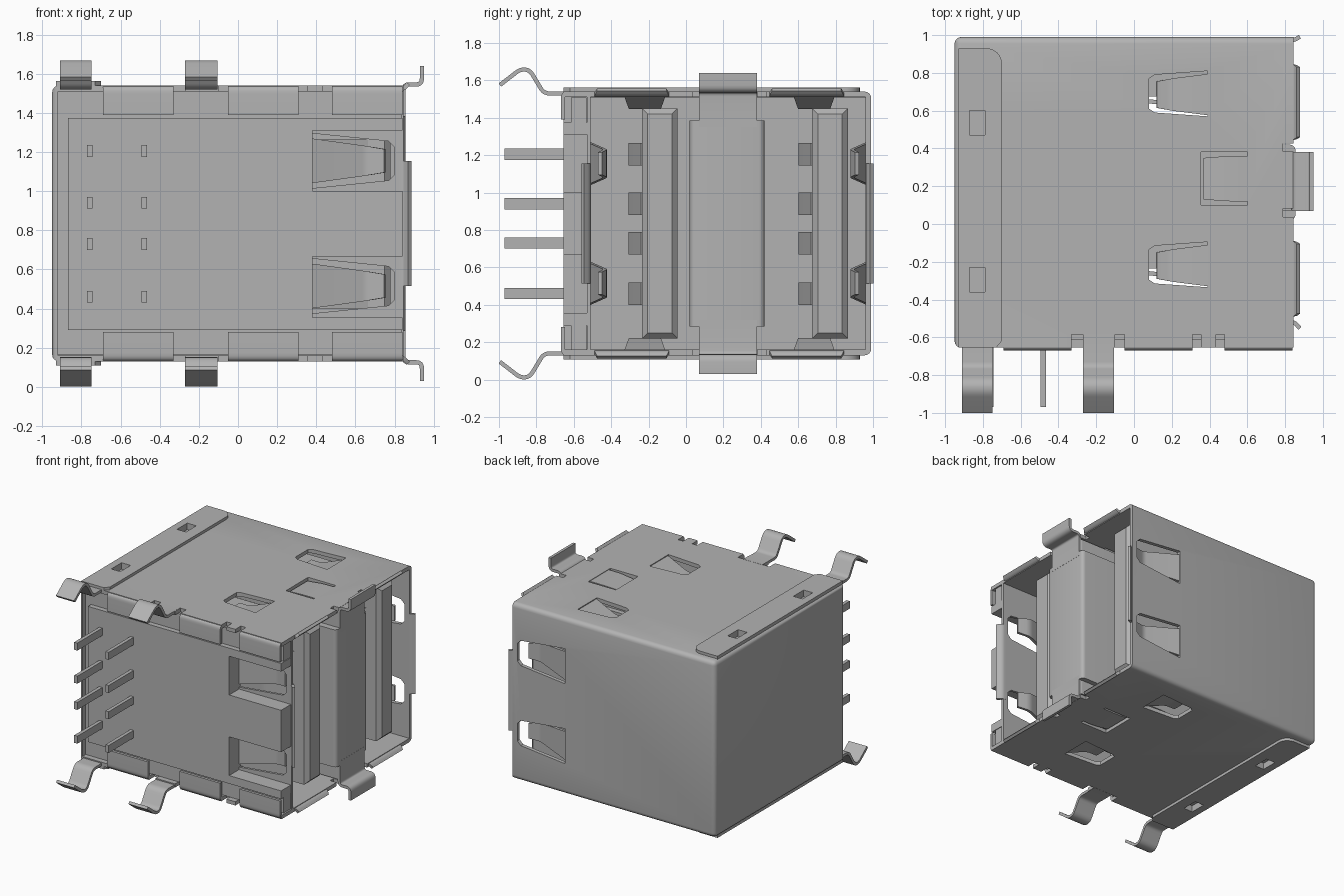
import bpy, bmesh, math
from mathutils import Vector

if "Cube" in bpy.data.objects:
    bpy.data.objects.remove(bpy.data.objects["Cube"])

MID = 0.835          # height of the mirror plane
PARTS = []

metal = bpy.data.materials.new("grey metal")
metal.use_nodes = True
GREY = (0.45, 0.45, 0.45, 1)
metal.diffuse_color = GREY
metal.node_tree.nodes["Principled BSDF"].inputs["Base Color"].default_value = GREY


def place(a, b, c, axis):
    """Profile point (a, b) at depth c along an axis, relative to the mirror plane."""
    v = {"x": (c, a, b), "y": (a, c, b), "z": (a, b, c)}[axis]
    return Vector((v[0], v[1], v[2] - MID))


def finish(name, bm, mirror=False):
    bmesh.ops.recalc_face_normals(bm, faces=bm.faces)
    mesh = bpy.data.meshes.new(name)
    bm.to_mesh(mesh)
    bm.free()
    ob = bpy.data.objects.new(name, mesh)
    ob.location.z = MID
    bpy.context.collection.objects.link(ob)
    mesh.materials.append(metal)
    if mirror:
        m = ob.modifiers.new("mirror", "MIRROR")
        m.use_axis = (False, False, True)
        m.use_mirror_merge = False
    PARTS.append(ob)
    return ob


def prism(name, profile, axis, lo, hi, mirror=False):
    bm = bmesh.new()
    ends = [[bm.verts.new(place(a, b, c, axis)) for a, b in profile] for c in (lo, hi)]
    bm.faces.new(ends[0])
    bm.faces.new(ends[1])
    n = len(profile)
    for i in range(n):
        j = (i + 1) % n
        bm.faces.new((ends[0][i], ends[0][j], ends[1][j], ends[1][i]))
    return finish(name, bm, mirror)


def rect(a0, a1, b0, b1):
    return [(a0, b0), (a1, b0), (a1, b1), (a0, b1)]


def box(name, x0, x1, y0, y1, z0, z1, mirror=False):
    return prism(name, rect(x0, x1, y0, y1), "z", z0, z1, mirror)


def bevel(ob, width, segments, test):
    """Bevel only the edges whose midpoint and direction pass the test."""
    bm = bmesh.new()
    bm.from_mesh(ob.data)
    picked = [e for e in bm.edges
              if test((e.verts[0].co + e.verts[1].co) / 2, e.verts[1].co - e.verts[0].co)]
    bmesh.ops.bevel(bm, geom=picked, offset=width, segments=segments, profile=0.5, affect="EDGES")
    bm.to_mesh(ob.data)
    bm.free()


def cut(ob, cutters):
    for c in cutters:
        m = ob.modifiers.new("cut", "BOOLEAN")
        m.operation, m.solver, m.object = "DIFFERENCE", "EXACT", c
        c.hide_render = True


def rounded(path, r=0.03, n=4):
    """Fillet the inner corners of a path of (a, b, half width)."""
    pts = [Vector(p) for p in path]
    out = [pts[0]]
    for p, q, s in zip(pts, pts[1:], pts[2:]):
        d0, d1 = p - q, s - q
        u = q + d0 * min(0.45, r / d0.length)
        v = q + d1 * min(0.45, r / d1.length)
        for i in range(n + 1):
            t = i / n
            out.append(u * (1 - t) ** 2 + q * 2 * t * (1 - t) + v * t * t)
    return out + [pts[-1]]


def ribbon(name, path, axis, centre, mirror=False, thick=0.022):
    """Bent sheet strip, its width running along an axis."""
    bm = bmesh.new()
    rows = [[bm.verts.new(place(a, b, centre + s * w, axis)) for s in (-1, 1)]
            for a, b, w in rounded(path)]
    for p, q in zip(rows, rows[1:]):
        bm.faces.new((p[0], p[1], q[1], q[0]))
    ob = finish(name, bm)
    m = ob.modifiers.new("thickness", "SOLIDIFY")
    m.thickness, m.offset = thick, 0
    if mirror:
        m = ob.modifiers.new("mirror", "MIRROR")
        m.use_axis = (False, False, True)
        m.use_mirror_merge = False
    return ob


# Outer shell: one folded sheet, open at the port side and underside
shell = box("outer_shell", -0.95, 0.845, -0.655, 0.99, 0.13, 1.54)
bevel(shell, 0.035, 4, lambda m, d: (m.y > 0.98 and abs(d.x) > 0.1)
      or (m.x < -0.94 and abs(d.y) + abs(d.z) > 0.1))
SLOTS = [(-0.33, -0.27), (-0.10, -0.05), (0.31, 0.355), (0.435, 0.48)]
shell_cuts = [box("hollow_cutter", -0.92, 1.2, -1, 0.96, 0.16, 1.51)]
for y in (0.69, -0.215):
    shell_cuts.append(prism("spring_hole_cutter", [(0.08, y - 0.08), (0.11, y - 0.10), (0.39, y - 0.12),
                            (0.39, y + 0.12), (0.11, y + 0.10), (0.08, y + 0.08)], "z", 0, 1.7))
shell_cuts.append(box("latch_hole_cutter", 0.355, 0.6, 0.10, 0.38, 0, 1.7))
for y in (0.06, 0.405):
    shell_cuts.append(box("clip_slot_cutter", 0.79, 0.9, y - 0.022, y + 0.022, 0, 1.7))
for a, b in SLOTS:
    shell_cuts.append(box("edge_slot_cutter", a, b, -0.8, -0.585, 0, 1.7))
flap_holes = [box("flap_hole_cutter", -0.87, -0.79, y - 0.065, y + 0.065, 0, 1.7) for y in (0.535, -0.295)]
side_holes = [prism("side_hole_cutter", [(0.38, z - 0.14), (0.77, z - 0.10), (0.80, z - 0.07),
                    (0.80, z + 0.07), (0.77, z + 0.10), (0.38, z + 0.14)], "y", -0.6, 1.1)
              for z in (0.515, 1.155)]
cut(shell, shell_cuts + flap_holes + side_holes)

# Folded end flaps over the top and bottom
arc = [(-0.78 + 0.08 * math.sin(t * math.pi / 12), 0.85 + 0.08 * math.cos(t * math.pi / 12)) for t in range(7)]
flap = prism("end_flap", [(-0.93, 0.93)] + arc + [(-0.70, -0.62), (-0.73, -0.655), (-0.93, -0.655)],
             "z", 1.535, 1.562, True)
cut(flap, flap_holes)

# Inner front wall of the shell
wall = box("inner_front_wall", -0.3, 0.845, -0.53, -0.51, 0.15, 1.52)
cut(wall, side_holes)

# Insulator base with two notches, and the inner block
notches = [box("notch_cutter", 0.38, 1, -0.8, -0.5295, z - 0.155, z + 0.155) for z in (0.51, 1.155)]
base = box("insulator_base", -0.87, 0.84, -0.655, -0.53, 0.29, 1.375)
rim = box("insulator_rim", -0.92, 0.835, -0.615, -0.531, 0.162, 1.508)
cut(base, notches)
cut(rim, notches)
box("inner_block", -0.919, -0.2, -0.53, 0.959, 0.161, 1.509)

# Rolled lips along the underside
for a, b in ((-0.69, -0.33), (-0.05, 0.31), (0.48, 0.84)):
    ribbon("edge_lip", [(-0.63, 1.527, (b - a) / 2), (-0.658, 1.527, (b - a) / 2),
                        (-0.658, 1.39, (b - a) / 2)], "x", (a + b) / 2, True)

# Mounting legs
for a, b in ((-0.91, -0.75), (-0.27, -0.105)):
    w = (b - a) / 2
    ribbon("mounting_leg", [(-0.58, 1.53, w), (-0.76, 1.53, w), (-0.835, 1.655, w),
                            (-0.885, 1.66, w), (-0.995, 1.575, w)], "x", (a + b) / 2, True)

# Contact tongues, spring contacts and solder pins
PIN_Z = (1.205, 0.94, 0.73, 0.46)
for y in (-0.14, 0.77):
    tongue = box("contact_tongue", -0.21, 0.78, y - 0.095, y + 0.095, 0.22, 1.45)
    bevel(tongue, 0.03, 1, lambda m, d: m.x > 0.7)
    for z in PIN_Z:
        ribbon("spring_contact", [(-0.21, y - 0.09, 0.06), (0.45, y - 0.16, 0.06), (0.66, y - 0.09, 0.06)], "z", z)
for x in (-0.757, -0.48):
    for z in PIN_Z:
        box("solder_pin", x - 0.014, x + 0.014, -0.97, -0.64, z - 0.03, z + 0.03)

# Divider between the ports, with its outward clips
for name, y0, y1, z0 in (("divider_column", 0.02, 0.42, 0.285), ("divider_core", 0.07, 0.38, 0.17)):
    column = box(name, -0.2, 0.855 if z0 > 0.2 else 0.85, y0, y1, z0, 2 * MID - z0)
    bevel(column, 0.03, 4, lambda m, d: m.x > 0.8 and abs(d.z) > 0.1)
ribbon("divider_clip", [(0.845, 1.35, 0.155), (0.845, 1.545, 0.155), (0.94, 1.545, 0.155),
                        (0.94, 1.64, 0.155)], "y", 0.225, True)
ribbon("latch_tab", [(0.6, 1.525, 0.12), (0.5, 1.525, 0.12), (0.37, 1.515, 0.11)], "y", 0.24, True)

# Bent springs in the top, bottom and sides
for y in (0.685, -0.22):
    ribbon("top_spring", [(0.40, 1.525, 0.11), (0.20, 1.455, 0.085), (0.12, 1.465, 0.07)], "y", y, True)
for z in (0.515, 1.155):
    for name, y, s in (("back_spring", 0.975, -1), ("front_spring", -0.52, 1)):
        ribbon(name, [(0.37, y, 0.115), (0.66, y + s * 0.09, 0.075), (0.75, y + s * 0.06, 0.06)], "z", z)

# Flared guides around the opening
for y, w in ((0.645, 0.2), (-0.29, 0.2)):
    ribbon("top_guide", [(0.82, 1.525, w), (0.85, 1.525, w), (0.87, 1.55, w - 0.015)], "y", y, True)
for name, y, s in (("back_guide", 0.974, 1), ("front_guide", -0.52, -1.8)):
    ribbon(name, [(0.82, y, 0.32), (0.85, y, 0.32), (0.878, y + s * 0.018, 0.32)], "z", MID)

# Apply the modifiers, drop the cutters and shade
graph = bpy.context.evaluated_depsgraph_get()
done = {ob: bpy.data.meshes.new_from_object(ob.evaluated_get(graph)) for ob in PARTS}
bpy.ops.object.select_all(action="DESELECT")
for ob, mesh in done.items():
    if ob.hide_render:
        continue
    ob.modifiers.clear()
    ob.data = mesh
    ob.select_set(True)
    bpy.context.view_layer.objects.active = ob
for ob in [o for o in PARTS if o.hide_render]:
    bpy.data.objects.remove(ob)
bpy.ops.object.shade_smooth_by_angle(angle=math.radians(35))
